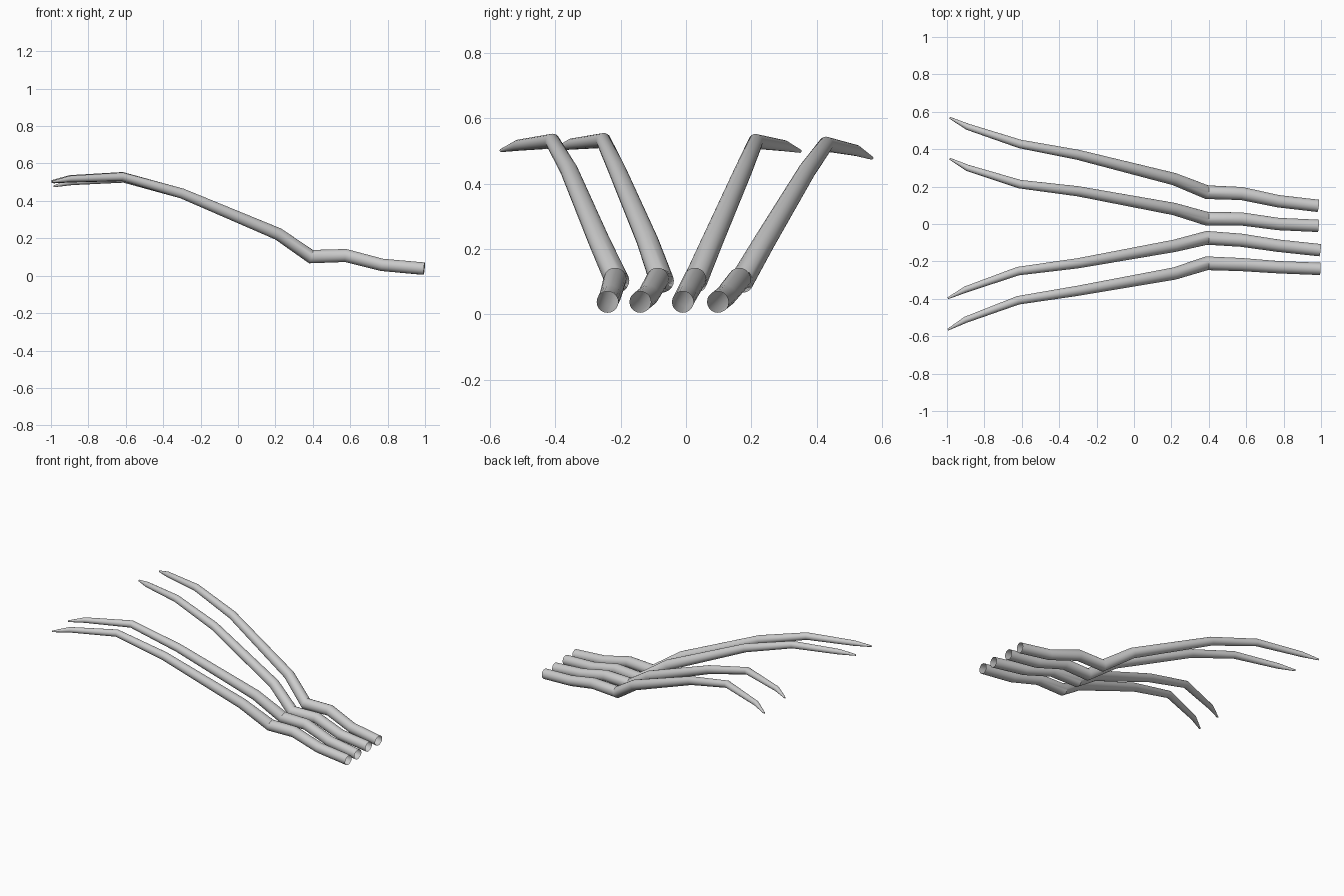
import bpy, math

if "Cube" in bpy.data.objects:
    bpy.data.objects.remove(bpy.data.objects["Cube"])

# shared side profile of every finger: x, z and tube radius at each joint
STATIONS = [(0.995, 0.038, 0.033), (0.77, 0.058, 0.033), (0.575, 0.108, 0.035),
            (0.39, 0.102, 0.037), (0.215, 0.223, 0.033), (-0.30, 0.440, 0.027),
            (-0.62, 0.530, 0.023), (-0.90, 0.518, 0.017), (-0.995, 0.502, 0.005)]

# sideways position of each finger per joint, x shift, and droop at the tip
FINGERS = {
    "outer_finger_left": ([0.097, 0.122, 0.163, 0.170, 0.240, 0.370, 0.428, 0.520, 0.568], 0.010, 0.024),
    "inner_finger_left": ([-0.010, 0.000, 0.027, 0.028, 0.080, 0.175, 0.213, 0.300, 0.349], 0.010, 0.003),
    "inner_finger_right": ([-0.140, -0.116, -0.087, -0.074, -0.117, -0.210, -0.252, -0.350, -0.397], 0.0, -0.004),
    "outer_finger_right": ([-0.240, -0.231, -0.217, -0.210, -0.265, -0.357, -0.408, -0.512, -0.565], 0.0, 0.001),
}


def tapered_tube(name, points):
    """Open tube swept along a bent path with a radius per joint."""
    curve = bpy.data.curves.new(name, 'CURVE')
    curve.dimensions = '3D'
    curve.bevel_depth = 1.0
    curve.bevel_resolution = 8
    spline = curve.splines.new('POLY')
    spline.points.add(len(points) - 1)
    for p, (x, y, z, r) in zip(spline.points, points):
        p.co = (x, y, z, 1)
        p.radius = r
    obj = bpy.data.objects.new(name, curve)
    bpy.context.collection.objects.link(obj)
    bpy.ops.object.select_all(action='DESELECT')
    obj.select_set(True)
    bpy.context.view_layer.objects.active = obj
    bpy.ops.object.convert(target='MESH')
    bpy.ops.object.shade_smooth_by_angle(angle=math.radians(25))


# four fingers, spreading from the open base ends to the pointed tips
for name, (ys, shift, droop) in FINGERS.items():
    pts = []
    for i, ((x, z, r), y) in enumerate(zip(STATIONS, ys)):
        dx = -shift if i == 0 else shift if i > 5 else 0.0
        dz = droop * {6: 0.4, 7: 0.7, 8: 1.0}.get(i, 0.0)
        pts.append((x + dx, y, z - dz, r))
    tapered_tube(name, pts)
